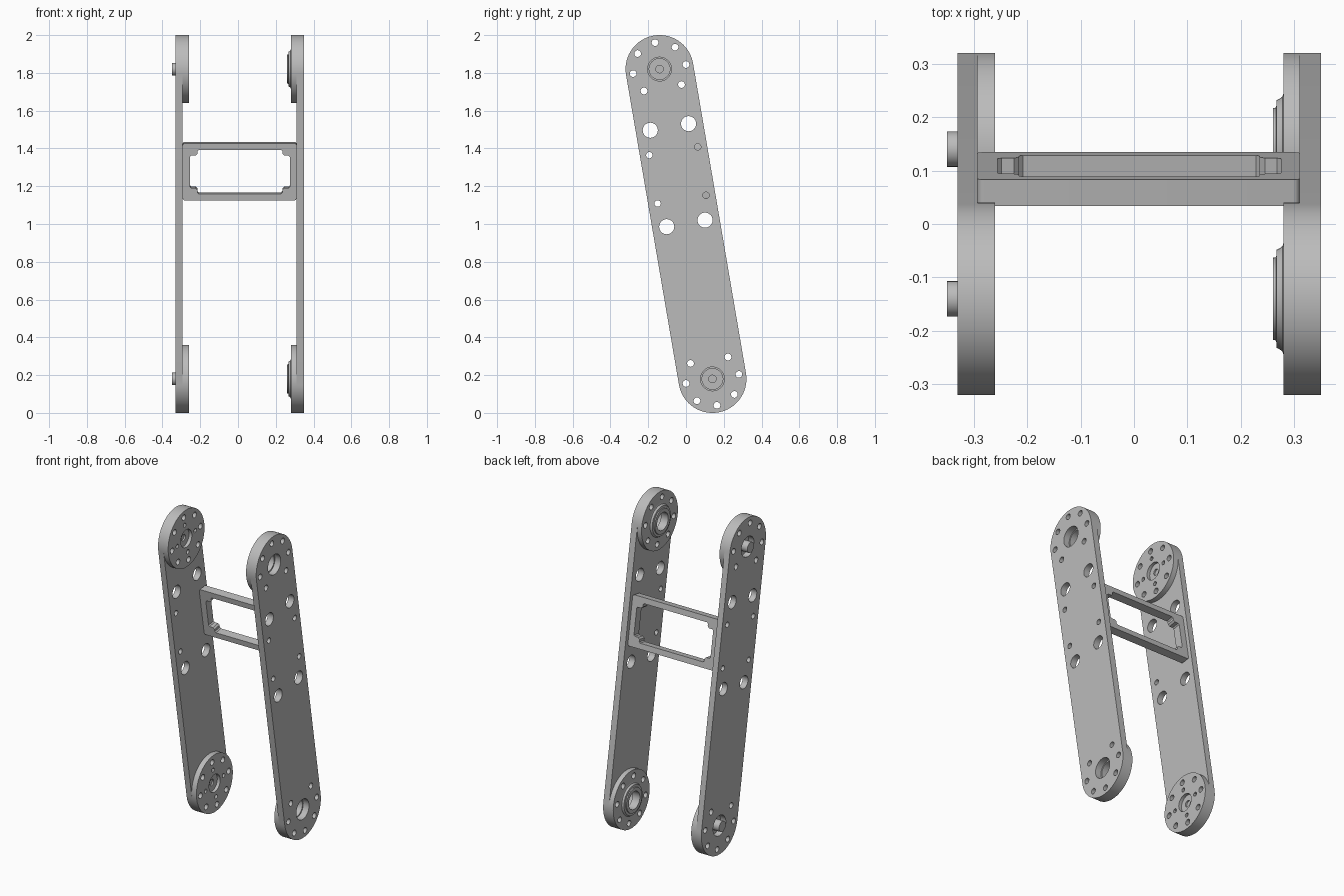
import bpy, bmesh
from math import sin, cos, pi, atan2, radians
from mathutils import Matrix, Vector

cube = bpy.data.objects.get("Cube")
if cube:
    bpy.data.objects.remove(cube)

R, HALF = 0.18, 0.832            # end radius, half distance between pivots
MID, RAIL = 0.262, 0.13          # brace centre along the arm, brace offset across it
TILT = Matrix.Translation((0, 0, 1)) @ Matrix.Rotation(atan2(0.14, 0.82), 4, 'X')
SIDE = Matrix(((0, 0, 1, 0), (1, 0, 0, 0), (0, 1, 0, 0), (0, 0, 0, 1)))    # drawn in y-z, thick in x
FRONT = Matrix(((1, 0, 0, 0), (0, 0, -1, 0), (0, 1, 0, 0), (0, 0, 0, 1)))  # drawn in x-z, thick in y

grey = bpy.data.materials.new("light_grey_metal")
grey.use_nodes = True
grey.diffuse_color = (0.5, 0.5, 0.5, 1)
grey.node_tree.nodes["Principled BSDF"].inputs["Base Color"].default_value = (0.5, 0.5, 0.5, 1)
parts = []


def add_part(name, bm):
    bmesh.ops.remove_doubles(bm, verts=bm.verts, dist=1e-5)
    bmesh.ops.recalc_face_normals(bm, faces=bm.faces)
    bm.transform(TILT)
    mesh = bpy.data.meshes.new(name)
    bm.to_mesh(mesh)
    bm.free()
    mesh.materials.clear()
    mesh.materials.append(grey)
    obj = bpy.data.objects.new(name, mesh)
    bpy.context.collection.objects.link(obj)
    parts.append(obj)
    return obj


def arc(cx, cy, r, start, end, n):
    return [(cx + r * cos(start + (end - start) * i / n),
             cy + r * sin(start + (end - start) * i / n)) for i in range(n + 1)]


def circle(cx, cy, r, n=24):
    return arc(cx, cy, r, 0, 2 * pi, n)[:-1]


def slab(name, loops, lo, hi, axes=SIDE):
    """Flat outline with holes, given thickness from lo to hi."""
    curve = bpy.data.curves.new(name, 'CURVE')
    curve.dimensions, curve.fill_mode = '2D', 'BOTH'
    curve.extrude = (hi - lo) / 2
    for loop in loops:
        spline = curve.splines.new('POLY')
        spline.points.add(len(loop) - 1)
        for point, (a, b) in zip(spline.points, loop):
            point.co = (a, b, 0, 1)
        spline.use_cyclic_u = True
    temp = bpy.data.objects.new(name, curve)
    mesh = bpy.data.meshes.new_from_object(temp)
    bm = bmesh.new()
    bm.from_mesh(mesh)
    bm.transform(axes @ Matrix.Translation((0, 0, (lo + hi) / 2)))
    bpy.data.objects.remove(temp)
    bpy.data.curves.remove(curve)
    bpy.data.meshes.remove(mesh)
    return add_part(name, bm)


def lathe(name, profile, cz):
    """Revolve closed (radius, x) profile about an x axis at height cz."""
    bm = bmesh.new()
    verts = [bm.verts.new((x, 0, cz + r)) for r, x in profile]
    edges = [bm.edges.new((v, verts[i - 1])) for i, v in enumerate(verts)]
    bmesh.ops.spin(bm, geom=verts + edges, cent=(0, 0, cz), axis=(1, 0, 0),
                   angle=2 * pi, steps=48)
    return add_part(name, bm)


def bolt_ring(cz, skip=None):
    return [circle(0.142 * cos(radians(a)), cz + 0.142 * sin(radians(a)), 0.018, 16)
            for a in range(0, 360, 45) if a != skip]


# Arm plates: rounded bar with bolt rings, pivot bores and brace holes
bar = arc(0, HALF, R, 0, pi, 40) + arc(0, -HALF, R, pi, 2 * pi, 40)
arm = [bar] + bolt_ring(HALF, 270) + bolt_ring(-HALF, 90)
arm += [circle(0, s * HALF, 0.063, 40) for s in (1, -1)]
for sy in (1, -1):
    for sz in (1, -1):
        arm.append(circle(sy * 0.103, MID + sz * 0.259, 0.04, 32))
        arm.append(circle(sy * RAIL, MID + sz * 0.13, 0.017, 16))
slab("left_arm_plate", arm, 0.31, 0.35)
slab("right_arm_plate", arm, -0.33, -0.293)

for end, cz in (("upper", HALF), ("lower", -HALF)):
    disc = [circle(0, cz, R, 80)] + bolt_ring(cz)
    # Left side: bearing hub with raised flared collar
    slab(f"{end}_left_hub", disc + [circle(0, cz, 0.055, 40)], 0.28, 0.31)
    lathe(f"{end}_bearing_collar",
          [(0.055, 0.282), (0.055, 0.26), (0.077, 0.26), (0.078, 0.266), (0.092, 0.267),
           (0.095, 0.273), (0.099, 0.278), (0.106, 0.28), (0.106, 0.282)], cz)
    # Right side: drive hub with small screw holes, web and output shaft
    screws = [circle(0.09 * cos(k * pi / 2), cz + 0.09 * sin(k * pi / 2), 0.013, 12)
              for k in range(4)]
    slab(f"{end}_right_hub", disc + screws + [circle(0, cz, 0.055, 40)], -0.293, -0.26)
    slab(f"{end}_hub_web", [circle(0, cz, 0.06, 40), circle(0, cz, 0.02)], -0.293, -0.28)
    slab(f"{end}_drive_shaft", [circle(0, cz, 0.033, 32)], -0.35, -0.29)

# Cross brace: rectangular frame with a stepped window
X0, X1, H, C = -0.293, 0.31, 0.153, 0.012
outer = []
for cx, cz, a in ((X1 - C, MID + H - C, 0), (X0 + C, MID + H - C, 1),
                  (X0 + C, MID - H + C, 2), (X1 - C, MID - H + C, 3)):
    outer += arc(cx, cz, C, a * pi / 2, (a + 1) * pi / 2, 5)
corner = [(0.265, 0.08), (0.258, 0.087), (0.235, 0.087),
          (0.225, 0.097), (0.225, 0.111), (0.218, 0.118)]
window = []
for sx, sz in ((1, 1), (-1, 1), (-1, -1), (1, -1)):
    pts = [(0.01 + sx * x, MID + sz * z) for x, z in corner]
    window += pts if sx * sz > 0 else pts[::-1]
slab("cross_brace", [outer, window], -RAIL - 0.025, -RAIL + 0.025, FRONT)

# Smooth curved walls, keep edges crisp
bpy.ops.object.select_all(action='DESELECT')
for obj in parts:
    obj.select_set(True)
bpy.context.view_layer.objects.active = parts[0]
bpy.ops.object.shade_smooth_by_angle(angle=radians(30))
